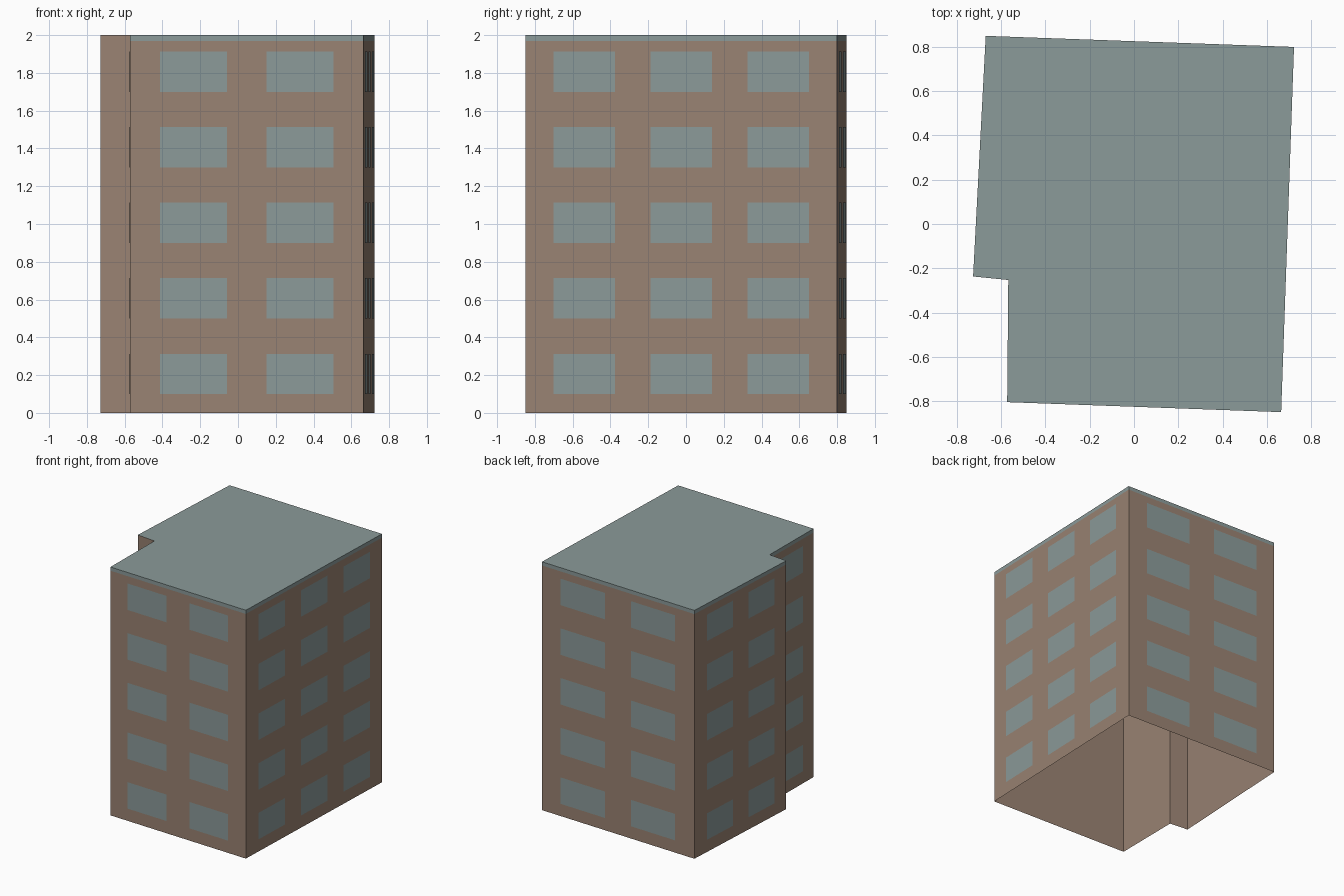
import bpy
import bmesh
from mathutils import Vector

cube = bpy.data.objects.get("Cube")
if cube:
    bpy.data.objects.remove(cube, do_unlink=True)


def make_material(name, rgb):
    mat = bpy.data.materials.new(name)
    mat.use_nodes = True
    mat.diffuse_color = (*rgb, 1)
    mat.node_tree.nodes["Principled BSDF"].inputs["Base Color"].default_value = (*rgb, 1)
    return mat


def make_object(name, bm, materials):
    mesh = bpy.data.meshes.new(name)
    bm.to_mesh(mesh)
    bm.free()
    for mat in materials:
        mesh.materials.append(mat)
    obj = bpy.data.objects.new(name, mesh)
    bpy.context.collection.objects.link(obj)
    return obj


brick = make_material("brown wall", (0.32, 0.225, 0.17))
grey = make_material("grey green", (0.26, 0.325, 0.32))

HEIGHT, BAND, FLOORS = 2.0, 1.97, 5
STOREY, SILL, WINDOW_HEIGHT = 0.4, 0.1, 0.213
MARGIN, FILL, PLATE = 0.055, 0.63, 0.003

# Footprint, counter-clockwise, and the window columns on the wall after each corner
corners = [(-0.573, -0.805), (0.665, -0.85), (0.723, 0.80),
           (-0.67, 0.85), (-0.727, -0.237), (-0.568, -0.253)]
columns = [2, 3, 2, 2, 0, 1]
walls = [(Vector((*a, 0)), Vector((*b, 0)), n)
         for a, b, n in zip(corners, corners[1:] + corners[:1], columns)]
up = Vector((0, 0, 1))

# Wall shell, open underneath, with a grey strip at the top of windowed walls
bm = bmesh.new()
rings = [[bm.verts.new((x, y, z)) for x, y in corners] for z in (0, BAND, HEIGHT)]
for lower, upper in zip(rings, rings[1:]):
    for i, n in enumerate(columns):
        j = (i + 1) % len(corners)
        face = bm.faces.new((lower[i], lower[j], upper[j], upper[i]))
        face.material_index = int(lower is rings[1] and n > 0)
make_object("walls", bm, [brick, grey])

# Flat roof
bm = bmesh.new()
bm.faces.new([bm.verts.new((x, y, HEIGHT)) for x, y in corners])
make_object("roof", bm, [grey])

# Thin window plates, evenly spaced along each wall
bm = bmesh.new()
for start, end, n in walls:
    along = (end - start).normalized()
    out = along.cross(up)
    for col in range(n):
        cell = ((end - start).length - 2 * MARGIN) / n
        left = MARGIN + cell * (col + (1 - FILL) / 2)
        for floor in range(FLOORS):
            base = start + along * left + up * (SILL + STOREY * floor) + out * PLATE
            right = base + along * cell * FILL
            rise = up * WINDOW_HEIGHT
            bm.faces.new([bm.verts.new(p) for p in (base, right, right + rise, base + rise)])
make_object("windows", bm, [grey])
